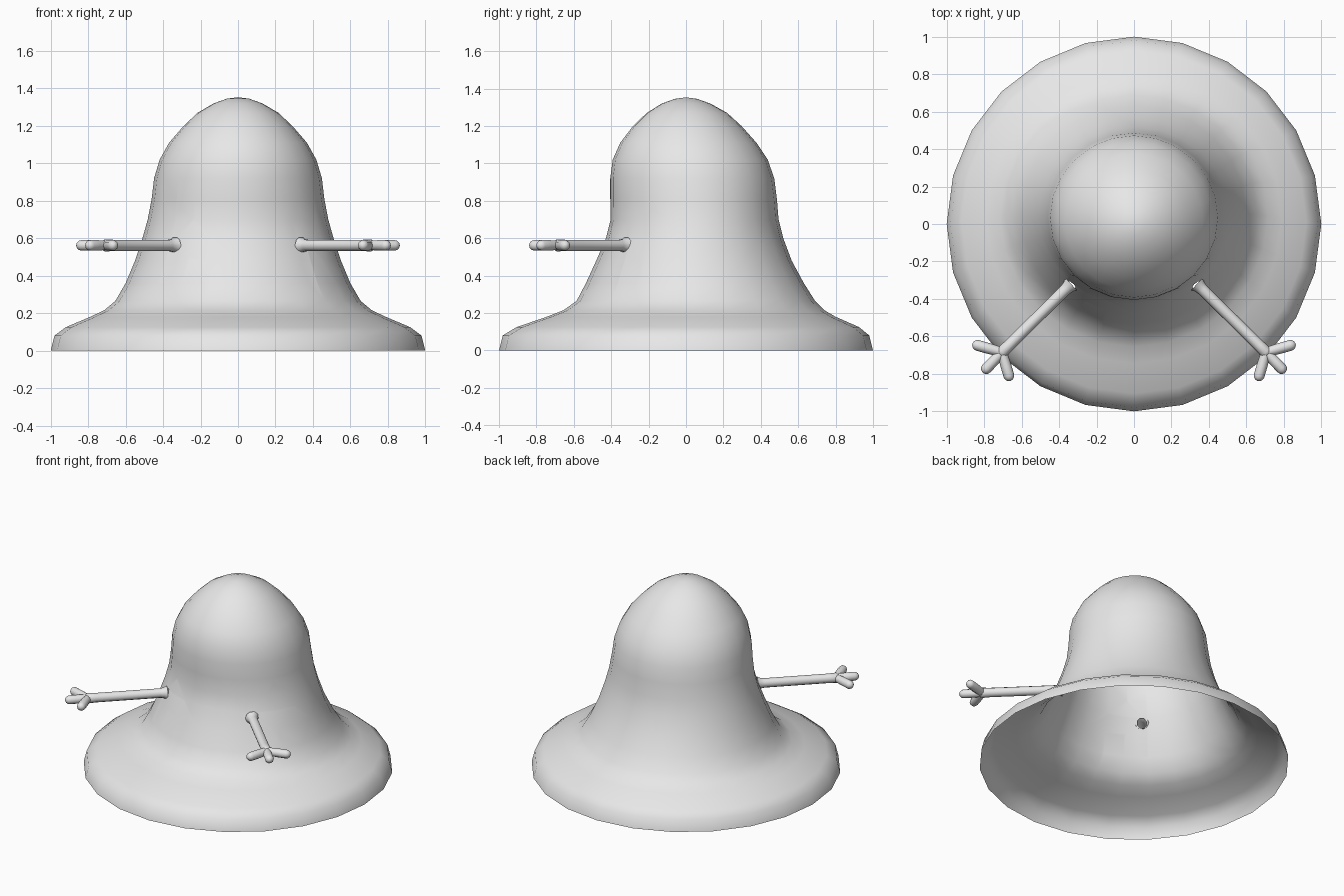
import bpy, bmesh, math
from mathutils import Vector

if "Cube" in bpy.data.objects:
    bpy.data.objects.remove(bpy.data.objects["Cube"])

grey = bpy.data.materials.new("light grey")
grey.use_nodes = True
grey.diffuse_color = (0.8, 0.8, 0.8, 1)
grey.node_tree.nodes["Principled BSDF"].inputs["Base Color"].default_value = grey.diffuse_color


def finish(bm, name):
    for f in bm.faces:
        f.smooth = True
    mesh = bpy.data.meshes.new(name)
    bm.to_mesh(mesh)
    bm.free()
    mesh.materials.append(grey)
    obj = bpy.data.objects.new(name, mesh)
    bpy.context.collection.objects.link(obj)


def loft(bm, rings):
    """Skin rings of points with quads; returns the vertex rings."""
    loops = [[bm.verts.new(p) for p in ring] for ring in rings]
    for a, b in zip(loops, loops[1:]):
        n = len(a)
        for i in range(n):
            j = (i + 1) % n
            bm.faces.new((a[i], a[j], b[j], b[i]))
    return loops


def tube(bm, path, sides=10):
    """Horizontal tube through (point, radius) pairs, open at its root, capped at its tip."""
    axis = (path[-1][0] - path[0][0]).normalized()
    u = axis.cross(Vector((0, 0, 1))).normalized()
    w = u.cross(axis)
    turns = [math.tau * i / sides for i in range(sides)]
    loops = loft(bm, [[p + r * (math.cos(t) * u - math.sin(t) * w) for t in turns]
                      for p, r in path])
    bm.faces.new(loops[-1])


def finger(bm, start, tip, r):
    d = (tip - start).normalized()
    tube(bm, [(start, r * 0.9), (start.lerp(tip, 0.6), r)] +
         [(tip + d * r * math.sin(a), r * math.cos(a)) for a in (0, 0.5, 1.0, 1.4)])


# Body: height, half width, front reach, back reach
PROFILE = [
    (0, 1, 1, 1), (0.08, 0.98, 0.98, 0.98), (0.125, 0.92, 0.905, 0.925),
    (0.18, 0.79, 0.745, 0.80), (0.215, 0.715, 0.655, 0.74), (0.265, 0.655, 0.585, 0.69),
    (0.36, 0.60, 0.535, 0.63), (0.48, 0.55, 0.48, 0.565), (0.60, 0.51, 0.428, 0.52),
    (0.70, 0.482, 0.403, 0.495), (0.81, 0.461, 0.405, 0.486), (0.92, 0.448, 0.405, 0.472),
    (1.02, 0.418, 0.392, 0.437), (1.11, 0.368, 0.352, 0.377), (1.20, 0.29, 0.283, 0.297),
    (1.27, 0.215, 0.21, 0.22), (1.32, 0.13, 0.13, 0.13), (1.345, 0.06, 0.06, 0.06),
]
SIDES = 24
rings = []
for z, rx, front, back in PROFILE:
    mid, ry = (back - front) / 2, (back + front) / 2
    rings.append([Vector((rx * math.cos(math.tau * i / SIDES),
                          mid + ry * math.sin(math.tau * i / SIDES), z)) for i in range(SIDES)])
body = bmesh.new()
crown = loft(body, rings)[-1]
peak = body.verts.new((0, 0, 1.353))
for i in range(SIDES):
    body.faces.new((crown[i], crown[(i + 1) % SIDES], peak))

ARM_Z = 0.562
for side, label in ((1, "left"), (-1, "right")):
    root = Vector((side * 0.34, -0.325, ARM_Z))
    palm = Vector((side * 0.705, -0.685, ARM_Z))
    axis = (palm - root).normalized()
    u = axis.cross(Vector((0, 0, 1)))
    w = u.cross(axis)

    # Arm socket opening through the body wall
    inside = [f for f in body.faces if (f.calc_center_median() - root).length < 0.25]
    for k in range(8):
        a = math.tau * k / 8
        normal = math.cos(a) * u + math.sin(a) * w
        edge = root + normal * 0.029
        geom = set(inside)
        for f in inside:
            geom.update(f.edges)
            geom.update(f.verts)
        cut = bmesh.ops.bisect_plane(body, geom=list(geom), plane_co=edge, plane_no=normal)
        inside = [f for f in cut["geom"] if isinstance(f, bmesh.types.BMFace)
                  and (f.calc_center_median() - edge).dot(normal) < 0]
    bmesh.ops.delete(body, geom=inside, context="FACES")

    # Arm, flared at the body, with a palm and three fingers
    arm = bmesh.new()
    tube(arm, [(root - axis * 0.006, 0.045), (root + axis * 0.015, 0.035),
               (root + axis * 0.04, 0.031), (palm - axis * 0.05, 0.031), (palm, 0.034),
               (palm + axis * 0.02, 0.024)])
    for x, y in ((0.835, -0.648), (0.788, -0.772), (0.668, -0.81)):
        finger(arm, palm, Vector((side * x, y, ARM_Z)), 0.029)
    finish(arm, label + "_arm")

bmesh.ops.recalc_face_normals(body, faces=body.faces)
finish(body, "body")
